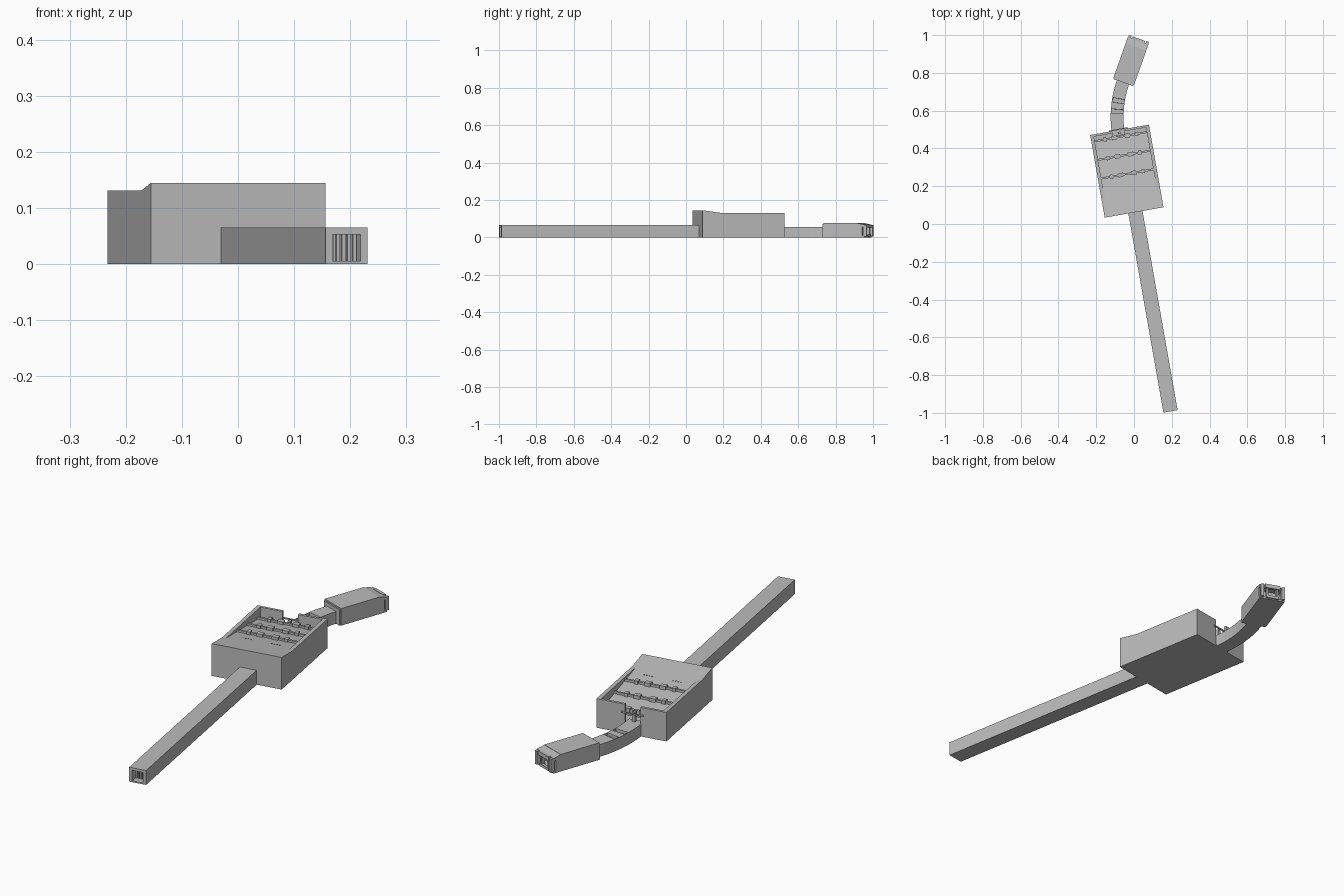
import bpy, bmesh, math
from mathutils import Matrix, Vector

if "Cube" in bpy.data.objects:
    bpy.data.objects.remove(bpy.data.objects["Cube"])

grey = bpy.data.materials.new("concrete_grey")
grey.use_nodes = True
colour = (0.5, 0.5, 0.5, 1)
grey.diffuse_color = colour
grey.node_tree.nodes["Principled BSDF"].inputs["Base Color"].default_value = colour


def frame(x, y, degrees):
    return Matrix.Translation((x, y, 0)) @ Matrix.Rotation(math.radians(degrees), 4, 'Z')


HALL = frame(-0.038, 0.28, 10)
END = frame(-0.015, 0.866, -19.5)


def finish(name, bm, matrix=Matrix()):
    bm.transform(matrix)
    bmesh.ops.recalc_face_normals(bm, faces=bm.faces)
    mesh = bpy.data.meshes.new(name)
    bm.to_mesh(mesh)
    bm.free()
    mesh.materials.append(grey)
    obj = bpy.data.objects.new(name, mesh)
    bpy.context.collection.objects.link(obj)
    return obj


def box(name, matrix, x, y, z):
    """Box from (min, max) ranges in a local frame."""
    bm = bmesh.new()
    bmesh.ops.create_cube(bm, size=1)
    for v in bm.verts:
        v.co = [r[0] if c < 0 else r[1] for c, r in zip(v.co, (x, y, z))]
    return finish(name, bm, matrix)


def prism(name, matrix, x, profile):
    """Extrude a (y, z) profile across the x range."""
    bm = bmesh.new()
    face = bm.faces.new([bm.verts.new((x[0], y, z)) for y, z in profile])
    ext = bmesh.ops.extrude_face_region(bm, geom=[face])
    moved = [g for g in ext["geom"] if isinstance(g, bmesh.types.BMVert)]
    bmesh.ops.translate(bm, verts=moved, vec=(x[1] - x[0], 0, 0))
    return finish(name, bm, matrix)


# Main hall: open shell with a gap in the back wall
W, L, TOP, WALL = 0.158, 0.222, 0.131, 0.018


def roof_z(y):
    return 0.145 - 0.14 * (y + L)


box("hall_floor", HALL, (-W, W), (-L, L), (0, 0.01))
box("hall_front_wall", HALL, (-W, W), (-L, -L + WALL), (0, 0.142))
for side, s in (("right", -1), ("left", 1)):
    xs = sorted((s * W, s * (W - WALL)))
    box(f"hall_{side}_wall", HALL, xs, (-L, L), (0, TOP))
gap = (-0.04, 0.03)
box("hall_back_wall_right", HALL, (-W, gap[0]), (L - 0.012, L), (0, TOP))
box("hall_back_wall_left", HALL, (gap[1], W), (L - 0.012, L), (0, TOP))

# Roof that slopes down between the side walls
crest = -L + (0.145 - TOP) / 0.14
prism("front_roof", HALL, (-W, W),
      [(-L, 0.12), (-L, 0.145), (crest, TOP), (crest, 0.12)])
back = 0.19
prism("sloping_roof", HALL, (WALL - W, W - WALL),
      [(crest, TOP - 0.02), (crest, TOP), (back, roof_z(back)), (back, roof_z(back) - 0.02)])

# Cross beams with paired blocks
for i, y in enumerate((-0.015, 0.085, 0.185)):
    z = roof_z(y)
    box(f"cross_beam_{i + 1}", HALL, (WALL - W, W - WALL), (y - 0.005, y + 0.005),
        (z - 0.01, z + 0.009))
    for j, x in enumerate((-0.085, -0.035, 0.035, 0.085)):
        wide = 0.014 if j in (1, 2) else 0.008
        box(f"beam_block_{i + 1}_{j + 1}", HALL, (x - wide, x + wide),
            (y - 0.011, y + 0.011), (z - 0.01, z + 0.014))

# Small roof vents in two short rows
for s in (-1, 1):
    for k in range(4):
        x = s * 0.065 + (k - 1.5) * 0.012
        z = roof_z(-0.08)
        box("roof_vent", HALL, (x - 0.002, x + 0.002), (-0.082, -0.078), (z - 0.002, z + 0.002))

# Barrier in the back gap
box("barrier_post", HALL, (-0.012, 0.002), (0.2, 0.212), (0.01, 0.1))
box("barrier_rail", HALL, (-0.055, 0.045), (0.222, 0.228), (0.092, 0.098))

# Long straight passage, hollow with an open end
cx, half, y0, y1 = 0.007, 0.038, -1.293, -L + 0.01
box("passage_floor", HALL, (cx - half, cx + half), (y0, y1), (0, 0.006))
box("passage_roof", HALL, (cx - half, cx + half), (y0, y1), (0.053, 0.065))
for side, s in (("right", -1), ("left", 1)):
    xs = sorted((cx + s * half, cx + s * 0.025))
    box(f"passage_{side}_wall", HALL, xs, (y0, y1), (0, 0.065))
box("passage_inner_door", HALL, (cx - 0.03, cx + 0.03), (y0 + 0.04, y0 + 0.045), (0, 0.06))
for k in range(5):
    x = cx + (k - 2) * 0.01
    box("door_bar", HALL, (x - 0.003, x + 0.003), (y0 + 0.03, y0 + 0.041), (0.006, 0.053))

# Curved link with two sunken hatches
bm = bmesh.new()
point, heading, step = Vector((-0.081, 0.468, 0)), math.radians(-10), 0.0285
rings = []
for i in range(12):
    across = Vector((math.cos(heading), -math.sin(heading), 0)) * 0.034
    rings.append([bm.verts.new(point + s * across + Vector((0, 0, z)))
                  for s, z in ((-1, 0), (1, 0), (1, 0.055), (-1, 0.055))])
    heading += math.radians(1.45)
    point = point + Vector((math.sin(heading), math.cos(heading), 0)) * step
    heading += math.radians(1.45)
hatches = []
for i, (a, b) in enumerate(zip(rings, rings[1:])):
    for k in range(4):
        n = (k + 1) % 4
        f = bm.faces.new((a[k], a[n], b[n], b[k]))
        if k == 2 and i in (4, 6):
            hatches.append(f)
bm.faces.new(rings[0])
bm.faces.new(rings[-1])
bmesh.ops.recalc_face_normals(bm, faces=bm.faces)
for f in hatches:
    bmesh.ops.inset_region(bm, faces=[f], thickness=0.004)
    bmesh.ops.inset_region(bm, faces=[f], thickness=0.011 * 0.1, depth=-0.012)
finish("curved_link", bm)

# End building with a stepped collar and an open portal
box("end_building", END, (-0.058, 0.058), (-0.118, 0.076), (0, 0.077))
box("end_collar", END, (-0.055, 0.055), (-0.124, -0.117), (0, 0.071))
box("portal_floor", END, (-0.058, 0.058), (0.07, 0.112), (0, 0.01))
prism("portal_roof", END, (-0.058, 0.058),
      [(0.07, 0.056), (0.07, 0.077), (0.112, 0.068), (0.112, 0.056)])
for s in (-1, 1):
    xs = sorted((s * 0.058, s * 0.046))
    box("portal_wall", END, xs, (0.07, 0.1), (0, 0.065))
    xs = sorted((s * 0.056, s * 0.042))
    box("portal_column", END, xs, (0.106, 0.124), (0.005, 0.066))
    xs = sorted((s * 0.026, s * 0.018))
    box("portal_mullion", END, xs, (0.1, 0.115), (0.008, 0.058))
box("portal_lintel", END, (-0.036, 0.036), (0.108, 0.122), (0.052, 0.07))
box("portal_sill", END, (-0.03, 0.03), (0.108, 0.12), (0.004, 0.016))
